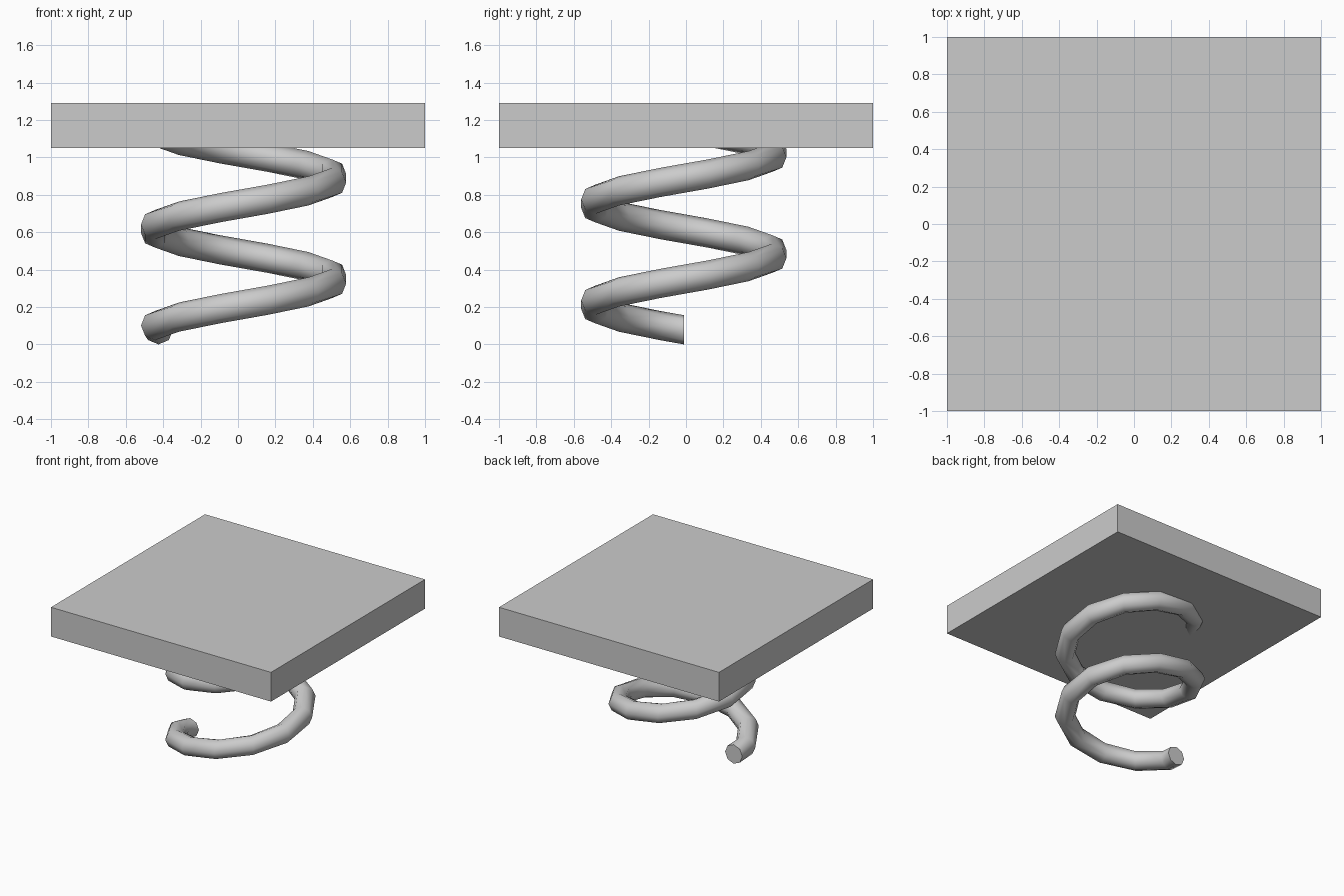
import bpy, bmesh
from math import pi, cos, sin
from mathutils import Vector

if "Cube" in bpy.data.objects:
    bpy.data.objects.remove(bpy.data.objects["Cube"])

# top plate
bpy.ops.mesh.primitive_cube_add(size=1, location=(0, 0, 1.17))
plate = bpy.context.object
plate.name = "top_plate"
plate.scale = (2, 2, 0.24)

# coil spring: octagonal section swept along a two-turn helix
CENTRE = Vector((0.03, -0.012, 0))
RADIUS, TUBE, PITCH, STEPS, TURNS, SIDES = 0.49, 0.078, 0.54, 12, 2, 8


def add_ring(bm, turn, radius):
    angle = pi + 2 * pi * turn
    out = Vector((cos(angle), sin(angle), 0))
    mid = CENTRE + out * radius + Vector((0, 0, TUBE + PITCH * turn))
    return [bm.verts.new(mid + out * TUBE * cos(a) + Vector((0, 0, TUBE * sin(a))))
            for a in (2 * pi * k / SIDES for k in range(SIDES))]


bm = bmesh.new()
end_radius = 0.455
rings = [add_ring(bm, 0, end_radius)]
rings += [add_ring(bm, (i + 0.5) / STEPS, RADIUS) for i in range(STEPS * TURNS)]
rings.append(add_ring(bm, TURNS, end_radius))
for a, b in zip(rings, rings[1:]):
    for k in range(SIDES):
        n = (k + 1) % SIDES
        bm.faces.new((a[k], a[n], b[n], b[k]))
bm.faces.new(rings[0])
bm.faces.new(rings[-1])
bmesh.ops.recalc_face_normals(bm, faces=bm.faces)
mesh = bpy.data.meshes.new("coil_spring")
bm.to_mesh(mesh)
bm.free()
spring = bpy.data.objects.new("coil_spring", mesh)
bpy.context.collection.objects.link(spring)

# smooth tube with sharp end caps
bpy.ops.object.select_all(action='DESELECT')
spring.select_set(True)
bpy.context.view_layer.objects.active = spring
bpy.ops.object.shade_smooth_by_angle(angle=pi / 3)
